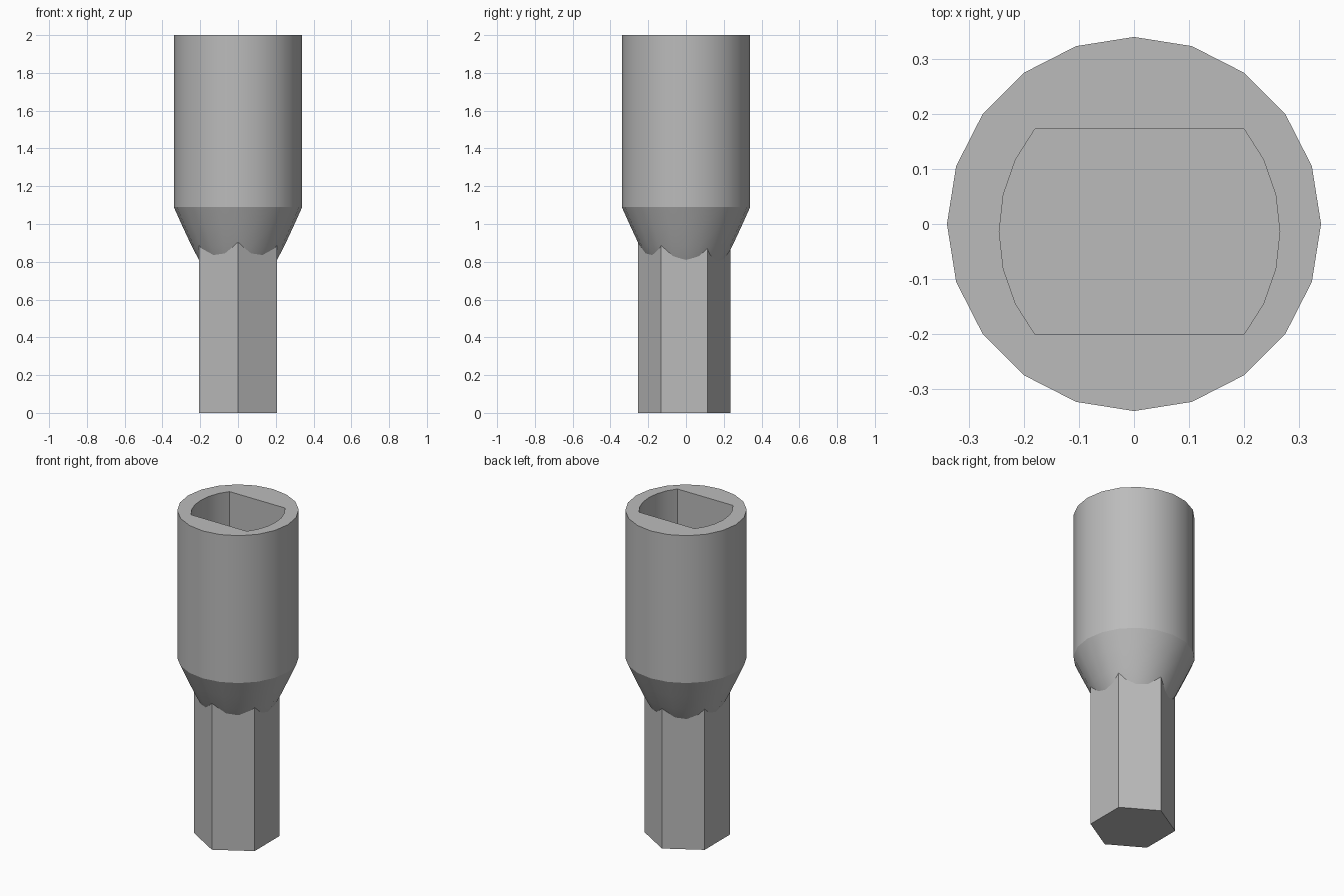
import bpy, bmesh
from math import sin, cos, pi, radians, asin

cube = bpy.data.objects.get("Cube")
if cube:
    bpy.data.objects.remove(cube, do_unlink=True)

# Single plain grey
grey = bpy.data.materials.new("plain_grey")
grey.use_nodes = True
colour = (0.5, 0.5, 0.5, 1)
grey.diffuse_color = colour
grey.node_tree.nodes["Principled BSDF"].inputs["Base Color"].default_value = colour


def ring(bm, points, z):
    """Closed loop of vertices at one height."""
    return [bm.verts.new((x, y, z)) for x, y in points]


def skin(bm, lower, upper):
    """Side walls between two loops of equal length."""
    n = len(lower)
    for i in range(n):
        j = (i + 1) % n
        bm.faces.new((lower[i], lower[j], upper[j], upper[i]))


def ellipse(n, rx, ry, cx=0, cy=0, start=0):
    return [(cx + rx * cos(start + 2 * pi * i / n),
             cy + ry * sin(start + 2 * pi * i / n)) for i in range(n)]


def finish(bm, name, angle):
    bmesh.ops.recalc_face_normals(bm, faces=bm.faces)
    mesh = bpy.data.meshes.new(name)
    bm.to_mesh(mesh)
    bm.free()
    mesh.materials.append(grey)
    obj = bpy.data.objects.new(name, mesh)
    bpy.context.collection.objects.link(obj)
    bpy.ops.object.select_all(action='DESELECT')
    obj.select_set(True)
    bpy.context.view_layer.objects.active = obj
    bpy.ops.object.shade_smooth_by_angle(angle=radians(angle))
    return obj


# Hexagonal shank, corners facing front and back
bm = bmesh.new()
hexagon = ellipse(6, 0.238, 0.245, 0, -0.01, pi / 2)
bottom, top = ring(bm, hexagon, 0), ring(bm, hexagon, 0.95)
skin(bm, bottom, top)
bm.faces.new(bottom)
bm.faces.new(top)
finish(bm, "hex_shank", 30)

# Round socket body: tapered neck, then a straight barrel
bm = bmesh.new()
profile = [(0.18, 0.765), (0.212, 0.82), (0.246, 0.885), (0.295, 0.99),
           (0.34, 1.09), (0.34, 2.0)]
rings = [ring(bm, ellipse(20, r, r), z) for r, z in profile]
for lower, upper in zip(rings, rings[1:]):
    skin(bm, lower, upper)
bm.faces.new(rings[0])

# Pocket with two flat sides and two bowed ends
half_x, half_y, flat = 0.255, 0.28, 0.187
limit = asin(flat / half_y)
steps = 6
outline = []
for side in (0, pi):
    for i in range(steps + 1):
        a = side - limit + 2 * limit * i / steps
        outline.append((0.01 + half_x * cos(a), -0.014 + half_y * sin(a)))
floor, mouth = ring(bm, outline, 1.1), ring(bm, outline, 2.0)
skin(bm, floor, mouth)
bm.faces.new(floor)

# Flat rim between the barrel and the pocket
rim = [e for e in bm.edges if all(v.co.z > 1.99 for v in e.verts)]
bmesh.ops.triangle_fill(bm, edges=rim, use_beauty=True, normal=(0, 0, 1))
finish(bm, "socket_body", 22)
